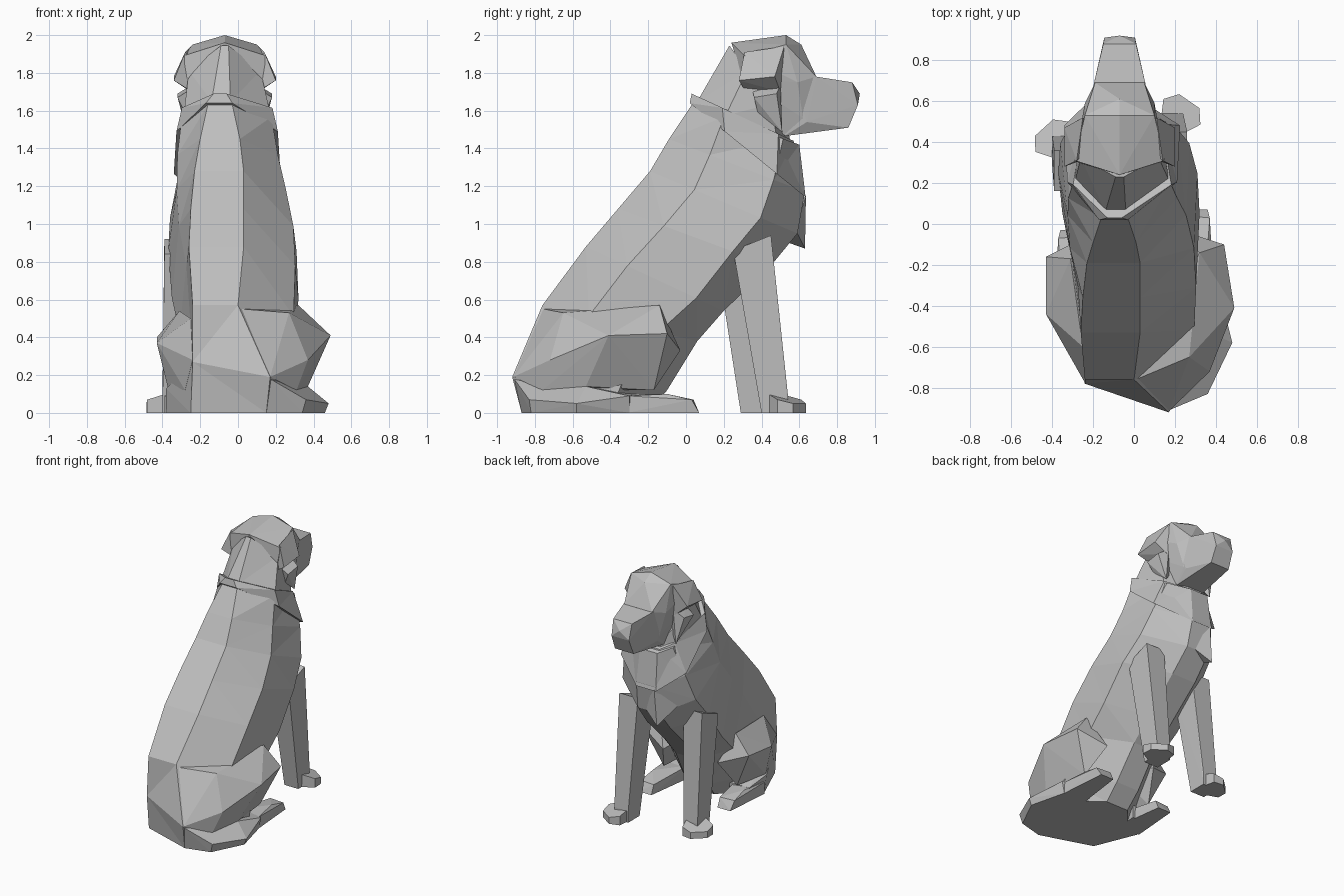
import bpy
import bmesh
from mathutils import Vector

cube = bpy.data.objects.get("Cube")
if cube:
    bpy.data.objects.remove(cube, do_unlink=True)

# One plain grey for the whole sculpture
GREY = (0.52, 0.52, 0.52, 1.0)
grey = bpy.data.materials.new("plain grey")
grey.use_nodes = True
grey.diffuse_color = GREY
shader = next(n for n in grey.node_tree.nodes if n.type == "BSDF_PRINCIPLED")
shader.inputs["Base Color"].default_value = GREY
shader.inputs["Roughness"].default_value = 0.8

HEAD_X = -.07  # middle plane of the head


def finish(name, bm):
    """Turn a bmesh into a flat shaded object."""
    bmesh.ops.recalc_face_normals(bm, faces=bm.faces[:])
    mesh = bpy.data.meshes.new(name)
    bm.to_mesh(mesh)
    bm.free()
    mesh.materials.append(grey)
    obj = bpy.data.objects.new(name, mesh)
    bpy.context.scene.collection.objects.link(obj)
    return obj


def hull(name, points):
    """Faceted lump wrapped around a few corner points."""
    bm = bmesh.new()
    for point in points:
        bm.verts.new(point)
    result = bmesh.ops.convex_hull(bm, input=bm.verts[:])
    spare = [v for v in result["geom_interior"] + result["geom_unused"]
             if isinstance(v, bmesh.types.BMVert)]
    bmesh.ops.delete(bm, geom=list(set(spare)), context="VERTS")
    bmesh.ops.dissolve_limit(bm, angle_limit=.02, verts=bm.verts[:], edges=bm.edges[:])
    return finish(name, bm)


def both_sides(points):
    """Head points given as half widths, repeated on both sides."""
    return [(HEAD_X + side * x, y, z) for x, y, z in points for side in (-1, 1)]


def ring(back, front, left, right, spine, skew=0, fore=.7, breast=1, hollow=0):
    """Tilted eight sided section running from the spine to the belly."""
    back, front = Vector((0, *back)), Vector((0, *front))
    middle, half = (left + right) / 2, (right - left) / 2

    def place(x, along):
        point = back.lerp(front, along)
        point.x = x
        return point

    keel = middle - half * .15
    points = [place(spine[0], 0), place(spine[1], 0),
              place(middle + half * .95, .3), place(middle + half * breast, fore),
              place(keel + half * .3, 1), place(keel - half * .3, 1),
              place(middle - half * breast, fore),
              place(middle - half * .95 + hollow, .3)]
    points[0].y += skew
    points[0].z *= 1 + skew * 3
    return points


def loft(name, rings):
    """Skin a stack of sections and cap both ends."""
    bm = bmesh.new()
    loops = [[bm.verts.new(p) for p in section] for section in rings]
    for low, high in zip(loops, loops[1:]):
        for i in range(len(low)):
            j = (i + 1) % len(low)
            bm.faces.new((low[i], low[j], high[j], high[i]))
    bm.faces.new(loops[0][::-1])
    bm.faces.new(loops[-1])
    bmesh.ops.triangulate(bm, faces=bm.faces[:])
    return finish(name, bm)


# Torso: seat, belly, ribs, chest and shoulders
loft("torso", [
    ring((-.87, 0), (-.2, 0), -.28, .35, (-.25, .15), .13),
    ring((-.92, .19), (-.1, .12), -.3, .35, (-.24, .17), .14, hollow=.03),
    ring((-.76, .57), (.06, .38), -.31, .31, (-.24, 0), fore=.75, hollow=.04),
    ring((-.53, .88), (.2, .54), -.35, .32, (-.26, .03), fore=.8, hollow=.06),
    ring((-.36, 1.08), (.45, .78), -.37, .31, (-.25, .03), fore=.75, hollow=.04),
    ring((-.19, 1.28), (.59, .95), -.36, .27, (-.23, .03), fore=.75, hollow=.02),
    ring((-.09, 1.45), (.63, 1.17), -.335, .225, (-.2, .01), fore=.77, breast=.95),
    ring((.03, 1.63), (.6, 1.42), -.31, .19, (-.16, -.03), fore=.85, breast=.75),
])

# Tuft of hair on the breast
hull("breast_tuft", [
    (-.19, .63, .87), (-.17, .635, 1.15), (-.28, .5, 1), (-.04, .58, .97),
    (-.18, .46, .93),
])

# Collar: a fold of coat sloping from the nape down to the breast
loft("collar", [
    ring((.02, 1.64), (.635, 1.14), -.34, .225, (-.17, -.03), fore=.75),
    ring((.03, 1.69), (.57, 1.44), -.31, .195, (-.13, -.06), fore=.85, breast=.75),
])

# Neck
loft("neck", [
    ring((.06, 1.65), (.56, 1.4), -.3, .185, (-.14, -.04), fore=.85, breast=.75),
    ring((.23, 1.945), (.54, 1.5), -.27, .13, (-.09, -.05)),
])

# Head
hull("skull", both_sides([
    (0, .24, 1.96), (0, .53, 2), (0, .61, 1.95), (.17, .53, 1.95),
    (.22, .31, 1.89), (.2, .3, 1.77), (.17, .59, 1.75), (.12, .69, 1.78),
    (.15, .35, 1.63), (.11, .52, 1.47), (.13, .62, 1.56),
]))
hull("muzzle", both_sides([
    (.15, .56, 1.8), (.125, .69, 1.78), (.08, .88, 1.75), (0, .92, 1.69),
    (.075, .91, 1.63), (.08, .86, 1.51), (.13, .64, 1.54), (.11, .52, 1.465),
]))

# Ears: a jutting upper fold above a hanging lobe
ear_fold = [
    (.21, .31, 1.91), (.18, .52, 1.94), (.27, .28, 1.76), (.27, .47, 1.78),
    (.19, .31, 1.71), (.18, .5, 1.7), (.1, .4, 1.8),
]
ear_lobe = [
    (.25, .36, 1.67), (.25, .48, 1.69), (.21, .38, 1.59), (.2, .51, 1.485),
    (.17, .35, 1.72), (.17, .5, 1.74), (.1, .45, 1.6),
]
for side_name, side in (("left", 1), ("right", -1)):
    for part, points in (("_ear_fold", ear_fold), ("_ear_lobe", ear_lobe)):
        hull(side_name + part, [(HEAD_X + side * x, y, z) for x, y, z in points])

# Folded left hind leg, spread wide and running into the rump
hull("left_thigh", [
    (.49, -.41, .41), (.44, -.1, .42), (.32, -.14, .57), (.27, -.65, .53),
    (.37, -.53, .14), (.31, -.17, .12), (.31, -.76, .12), (.37, -.72, .28),
    (.17, -.915, .19), (.22, -.03, .33), (.1, -.35, .4), (.02, -.755, .55),
])
hull("left_shank", [
    (.48, -.58, .05), (.46, -.58, 0), (.36, -.83, .07), (.34, -.82, 0),
    (.41, -.3, .09), (.39, -.3, 0), (.22, -.27, .1), (.22, -.27, 0),
    (.17, -.91, .18), (.15, -.87, 0), (.37, -.53, .14),
])

# Folded right hind leg, tucked closer in
hull("right_thigh", [
    (-.43, -.44, .37), (-.43, -.16, .4), (-.31, -.17, .54), (-.25, -.6, .5),
    (-.24, -.775, .28), (-.37, -.45, .13), (-.3, -.2, .12), (-.23, -.06, .33),
    (-.1, -.35, .4), (-.28, -.68, .12),
])
hull("right_shank", [
    (-.38, -.45, .13), (-.38, -.42, 0), (-.37, -.25, .1), (-.37, -.25, 0),
    (-.2, -.25, .1), (-.2, -.25, 0), (-.24, -.77, .26), (-.25, -.74, 0),
])

# Hind feet
foot = [
    (.39, -.31, .09), (.39, -.31, 0), (.36, -.1, .1), (.37, .03, .07),
    (.36, .07, 0), (.25, .07, 0), (.25, .04, .07), (.2, -.31, .1),
    (.2, -.31, 0),
]
hull("left_hind_foot", foot)
hull("right_hind_foot", [(-x, y - .1, z) for x, y, z in foot])


def front_leg(side, shoulder, ankle, toe):
    """Tapering leg with a small paw pointing toward the toe."""
    top, low, tip = Vector(shoulder), Vector(ankle), Vector(toe)
    corners = [(-1, -1), (1, -1), (1, 1), (-1, 1)]
    leg = [top + Vector((i * .08, j * .1, j * .04)) for i, j in corners]
    leg += [low + Vector((i * .06, j * .07, j * .03)) for i, j in corners]
    leg += [Vector((low.x + i * .06, low.y + j * .07, 0)) for i, j in corners]
    hull(side + "_front_leg", leg)
    ground = Vector((low.x, low.y, 0))
    ahead = (tip - ground).normalized()
    across = Vector((-ahead.y, ahead.x, 0))
    paw = []
    for s in (-1, 1):
        for reach, wide, height in ((0, .06, .1), (.6, .11, .07), (1, .06, .05)):
            base = ground.lerp(tip, reach) + across * s * wide
            paw += [base, base + Vector((0, 0, height))]
    hull(side + "_front_paw", paw)


front_leg("left", (.18, .35, .9), (.18, .47, .06), (.27, .6, 0))
front_leg("right", (-.31, .26, .88), (-.34, .36, .06), (-.44, .47, 0))
